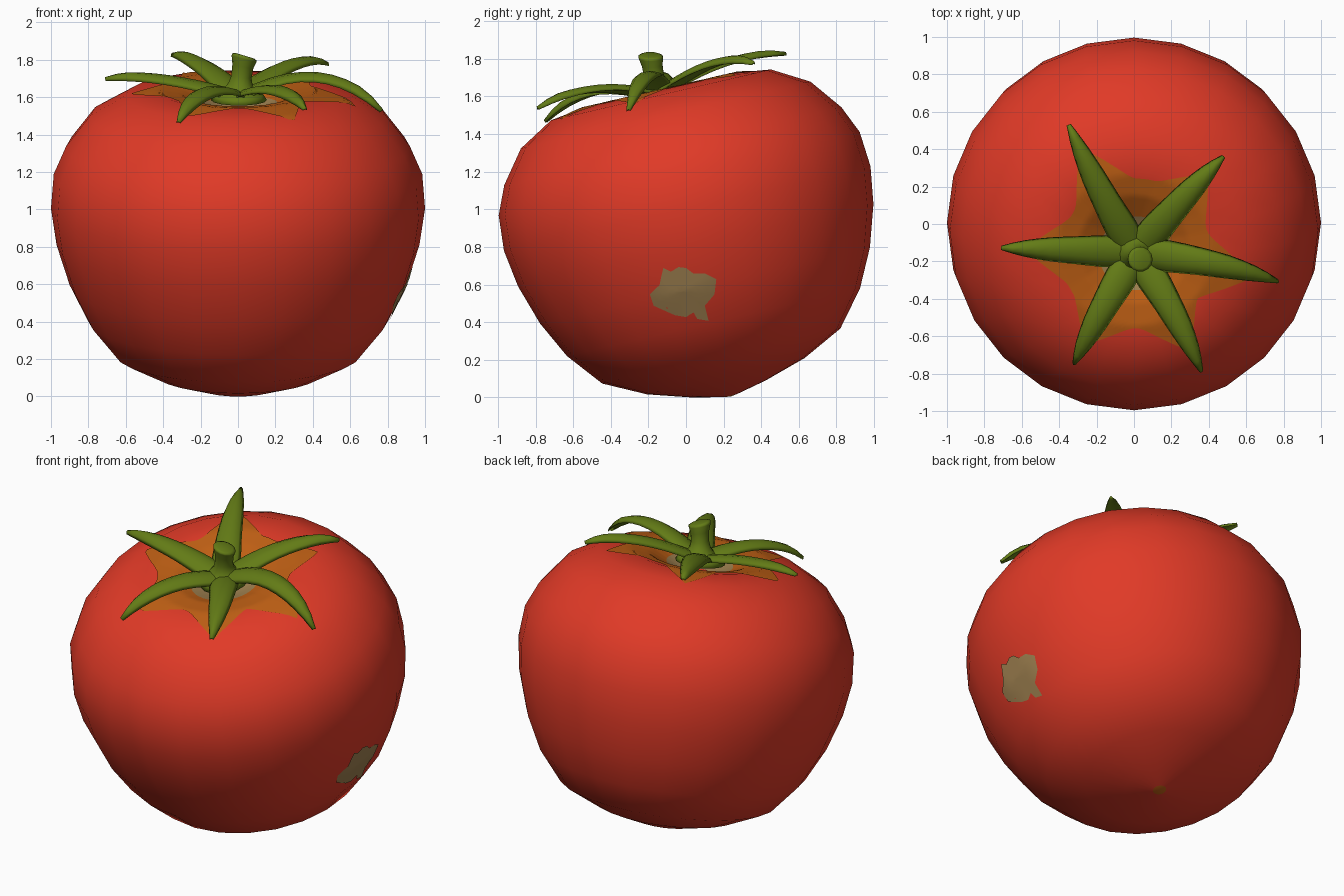
import bpy, bmesh, math
from mathutils import Vector, Matrix
from mathutils.bvhtree import BVHTree

if "Cube" in bpy.data.objects:
    bpy.data.objects.remove(bpy.data.objects["Cube"])


def material(name, rgb):
    m = bpy.data.materials.new(name)
    m.diffuse_color = (*rgb, 1)
    m.use_nodes = True
    m.node_tree.nodes["Principled BSDF"].inputs["Base Color"].default_value = m.diffuse_color
    return m


RED = material("red skin", (0.75, 0.042, 0.02))
ORANGE = material("orange skin", (0.52, 0.115, 0.007))
GREEN = material("leaf green", (0.125, 0.2, 0.008))
TAN = material("tan scar", (0.35, 0.22, 0.08))


def finish(name, bm, mats):
    me = bpy.data.meshes.new(name)
    bm.to_mesh(me)
    bm.free()
    for m in mats:
        me.materials.append(m)
    for p in me.polygons:
        p.use_smooth = True
    ob = bpy.data.objects.new(name, me)
    bpy.context.collection.objects.link(ob)
    return ob


def bridge(bm, a, b, mat=0):
    n = len(a)
    for i in range(n):
        f = bm.faces.new((a[i], a[(i + 1) % n], b[(i + 1) % n], b[i]))
        f.material_index = mat


def loft(bm, rings):
    """Join closed rings of points and cap both ends."""
    vs = [[bm.verts.new(p) for p in r] for r in rings]
    for a, b in zip(vs, vs[1:]):
        bridge(bm, a, b)
    bm.faces.new(vs[0][::-1])
    bm.faces.new(vs[-1])
    bmesh.ops.recalc_face_normals(bm, faces=bm.faces)


# Fruit: lathed profile, leaning forward
TILT = Matrix.Translation((0, 0.029, 0.907)) @ Matrix.Rotation(math.radians(13), 4, 'X')
PROFILE = [(0.04, -0.92), (0.2, -0.885), (0.43, -0.815), (0.65, -0.705), (0.8, -0.52),
           (0.9, -0.32), (0.97, -0.1), (1.0, 0.1), (0.985, 0.29), (0.92, 0.44),
           (0.79, 0.61), (0.6, 0.72), (0.42, 0.745), (0.3, 0.725), (0.2, 0.68), (0.1, 0.635)]
SEG = 24
bm = bmesh.new()
rings = []
for r, h in PROFILE:
    rings.append([bm.verts.new(TILT @ Vector((r * math.cos(2 * math.pi * i / SEG),
                                              r * math.sin(2 * math.pi * i / SEG), h)))
                  for i in range(SEG)])
for a, b in zip(rings, rings[1:]):
    bridge(bm, a, b)
for ring, h, mat in ((rings[0], -0.926, 1), (rings[-1], 0.62, 0)):
    c = bm.verts.new(TILT @ Vector((0, 0, h)))
    for i in range(SEG):
        f = bm.faces.new((ring[i], ring[(i + 1) % SEG], c))
        f.material_index = mat      # blossom-end dot is orange
bmesh.ops.recalc_face_normals(bm, faces=bm.faces)
bm.normal_update()
tree = BVHTree.FromBMesh(bm)
finish("fruit", bm, [RED, ORANGE])


def on_skin(origin, direction, lift=0.006):
    hit, normal, _, _ = tree.ray_cast(Vector(origin), Vector(direction))
    return hit + normal * lift


# Sepals: mid point and tip of each
CENTRE = Vector((0.01, -0.155, 1.6))
SEPALS = [((0.42, -0.215, 1.705), (0.77, -0.31, 1.53)),
          ((0.26, 0.13, 1.765), (0.48, 0.36, 1.78)),
          ((-0.18, 0.18, 1.765), (-0.35, 0.53, 1.83)),
          ((-0.38, -0.14, 1.69), (-0.71, -0.13, 1.7)),
          ((-0.18, -0.48, 1.62), (-0.32, -0.75, 1.47)),
          ((0.21, -0.48, 1.635), (0.36, -0.79, 1.54))]
WIDTHS = [0.07, 0.085, 0.087, 0.082, 0.076, 0.071, 0.065, 0.056, 0.045, 0.03, 0.012]
for k, (mid, tip) in enumerate(SEPALS):
    mid, tip = Vector(mid), Vector(tip)
    ctrl = 2 * mid - (CENTRE + tip) / 2      # curve passes through mid
    bm = bmesh.new()
    sections = []
    for j, w in enumerate(WIDTHS):
        t = j / (len(WIDTHS) - 1)
        p = CENTRE * (1 - t) ** 2 + ctrl * 2 * t * (1 - t) + tip * t * t
        tan = ((ctrl - CENTRE) * (1 - t) + (tip - ctrl) * t).normalized()
        side = tan.cross(Vector((0, -0.2, 1))).normalized()
        up = side.cross(tan)
        sec = []
        for i in range(10):
            a = 2 * math.pi * i / 10
            u, v = math.cos(a), math.sin(a)
            thick = min(0.028, w * 0.7) if v > 0 else 0.006
            sec.append(p + side * w * u + up * (thick * v - 0.012 * u * u))
        sections.append(sec)
    loft(bm, sections)
    finish("sepal_%d" % (k + 1), bm, [GREEN])

# Stem: flared at the base, swelling at the cut end
STEM = [(0, 0.15, 1.585), (0.05, 0.13, 1.615), (0.12, 0.09, 1.64), (0.25, 0.065, 1.67),
        (0.45, 0.054, 1.71), (0.7, 0.056, 1.765), (0.9, 0.066, 1.805), (0.97, 0.066, 1.815),
        (1, 0.05, 1.822)]
bm = bmesh.new()
sections = []
for t, r, z in STEM:
    c = Vector((0.005 + 0.03 * t, -0.155 - 0.035 * t, z))
    sec = []
    for i in range(14):
        a = 2 * math.pi * i / 14
        x, y = r * math.cos(a), r * math.sin(a)
        lean = -0.3 * x * t + 0.2 * y * (1 - t)
        sec.append(c + Vector((x, y, lean)))
    sections.append(sec)
loft(bm, sections)
finish("stem", bm, [GREEN])

# Orange star under the sepals, tan in the hollow
tips = []
for _, tip in SEPALS:
    d = Vector(tip) - CENTRE
    tips.append((math.atan2(d.y, d.x) % (2 * math.pi), 0.82 * math.hypot(d.x, d.y)))
tips.sort()
VALLEY = 0.4


def star_radius(a):
    best = VALLEY
    for ang, reach in tips:
        diff = abs((a - ang + math.pi) % (2 * math.pi) - math.pi)
        s = max(0, 1 - diff / 0.5)
        best = max(best, VALLEY + (reach - VALLEY) * s ** 1.7)
    return best


bm = bmesh.new()
N, M = 120, 16
prev = None
for j in range(M + 1):
    ring = []
    for i in range(N):
        a = 2 * math.pi * i / N
        R = star_radius(a)
        r = 0.05 + 0.05 * j if j <= 3 else 0.2 + (R - 0.2) * (j - 3) / (M - 3)
        ring.append(bm.verts.new(on_skin((CENTRE.x + r * math.cos(a),
                                          CENTRE.y + r * math.sin(a), 3), (0, 0, -1))))
    if prev:
        bridge(bm, ring, prev, 1 if j <= 3 else 0)
    prev = ring
bmesh.ops.recalc_face_normals(bm, faces=bm.faces)
bm.normal_update()
if sum(f.normal.z for f in bm.faces) < 0:
    bmesh.ops.reverse_faces(bm, faces=bm.faces)
finish("star_marking", bm, [ORANGE, TAN])

# Tan scar on the right side, outline in (y, z)
SCAR = [(-0.12, 0.69), (-0.08, 0.67), (-0.04, 0.695), (0.0, 0.69), (0.04, 0.66), (0.1, 0.66),
        (0.16, 0.63), (0.15, 0.55), (0.1, 0.49), (0.12, 0.41), (0.06, 0.42), (0.04, 0.455),
        (0.0, 0.43), (-0.06, 0.44), (-0.17, 0.49), (-0.19, 0.55), (-0.14, 0.6), (-0.13, 0.65)]
bm = bmesh.new()
prev = None
cy, cz = -0.02, 0.565
for s in (0.02, 0.25, 0.5, 0.75, 1):
    ring = [bm.verts.new(on_skin((3, cy + (y - cy) * s, cz + (z - cz) * s), (-1, 0, 0)))
            for y, z in SCAR]
    if prev:
        bridge(bm, prev, ring)
    else:
        bm.faces.new(ring)
    prev = ring
bmesh.ops.recalc_face_normals(bm, faces=bm.faces)
bm.normal_update()
if sum(f.normal.x for f in bm.faces) < 0:
    bmesh.ops.reverse_faces(bm, faces=bm.faces)
finish("side_scar", bm, [TAN])
